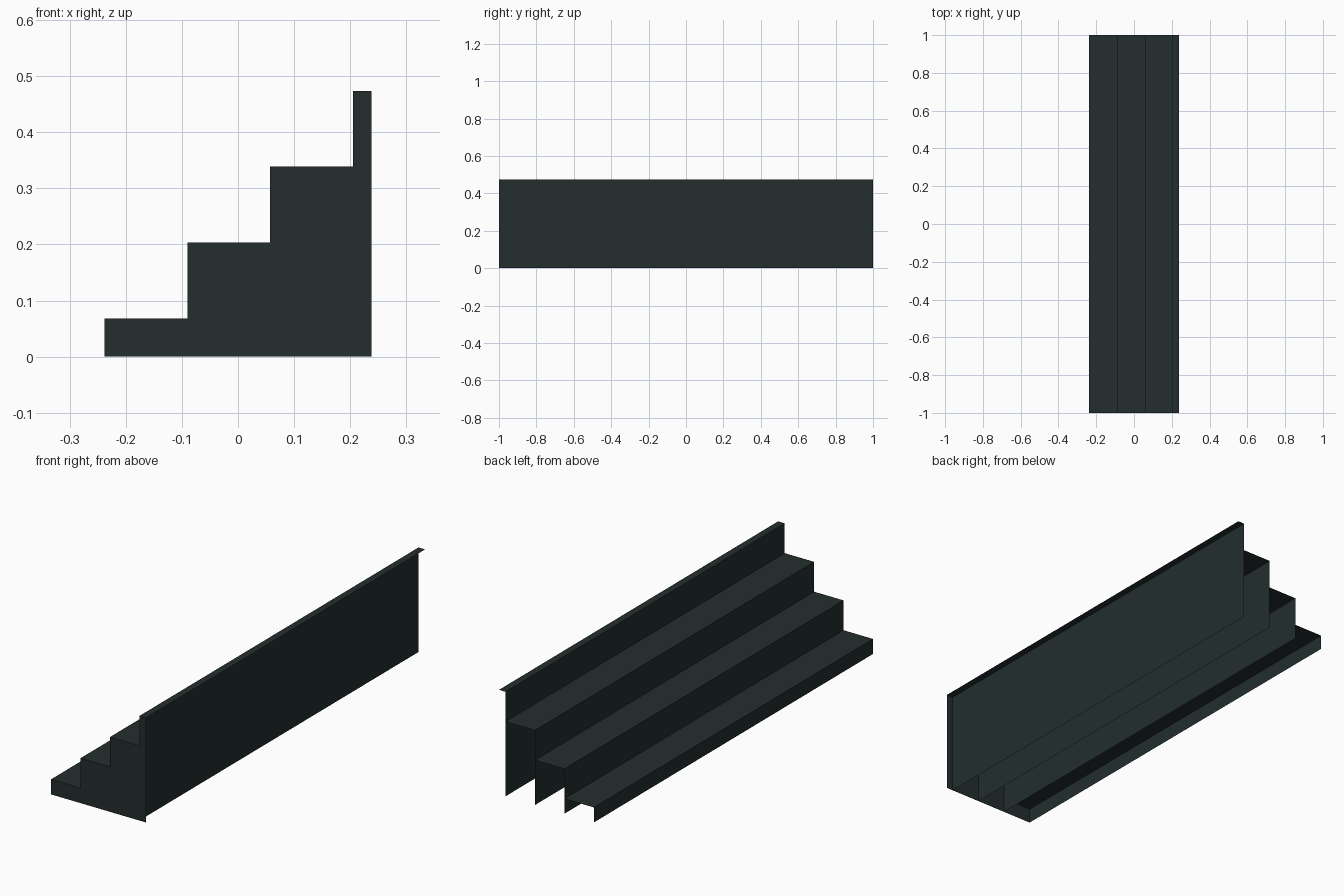
import bpy

# Remove the default cube only
cube = bpy.data.objects.get("Cube")
if cube:
    bpy.data.objects.remove(cube, do_unlink=True)

# Overall sizes
HALF_WIDTH = 0.238
HALF_LENGTH = 1.0
RUN = 0.1477
FIRST_RISE = 0.068
RISE = 0.1353
STEPS = 4

dark = bpy.data.materials.new("dark_slate_green")
dark.use_nodes = True
colour = (0.017, 0.027, 0.027, 1.0)
dark.diffuse_color = colour
bsdf = dark.node_tree.nodes["Principled BSDF"]
bsdf.inputs["Base Color"].default_value = colour
bsdf.inputs["Roughness"].default_value = 0.8


def add_mesh(name, verts, faces):
    mesh = bpy.data.meshes.new(name)
    mesh.from_pydata(verts, [], faces)
    mesh.materials.append(dark)
    mesh.update()
    obj = bpy.data.objects.new(name, mesh)
    bpy.context.collection.objects.link(obj)
    return obj


def add_sheet(name, profile):
    """Sweep an open (x, z) profile along the full length as a thin sheet."""
    n = len(profile)
    verts = [(x, y, z) for y in (-HALF_LENGTH, HALF_LENGTH) for x, z in profile]
    faces = [(i, i + n, i + n + 1, i + 1) for i in range(n - 1)]
    return add_mesh(name, verts, faces)


# Each step is a riser reaching the floor plus its tread; the last is a narrow ledge
outline = [(HALF_WIDTH, 0.0), (-HALF_WIDTH, 0.0)]
for i in range(STEPS):
    x = -HALF_WIDTH + i * RUN
    x_next = min(x + RUN, HALF_WIDTH)
    z = FIRST_RISE + i * RISE
    name = "top_ledge_wall" if i == STEPS - 1 else f"step_{i + 1}"
    add_sheet(name, [(x, 0.0), (x, z), (x_next, z)])
    outline += [(x, z), (x_next, z)]

# Stepped end panel closes the front; the rear end, back and underside stay open
add_mesh("front_end_panel",
         [(x, -HALF_LENGTH, z) for x, z in reversed(outline)],
         [tuple(range(len(outline)))])
